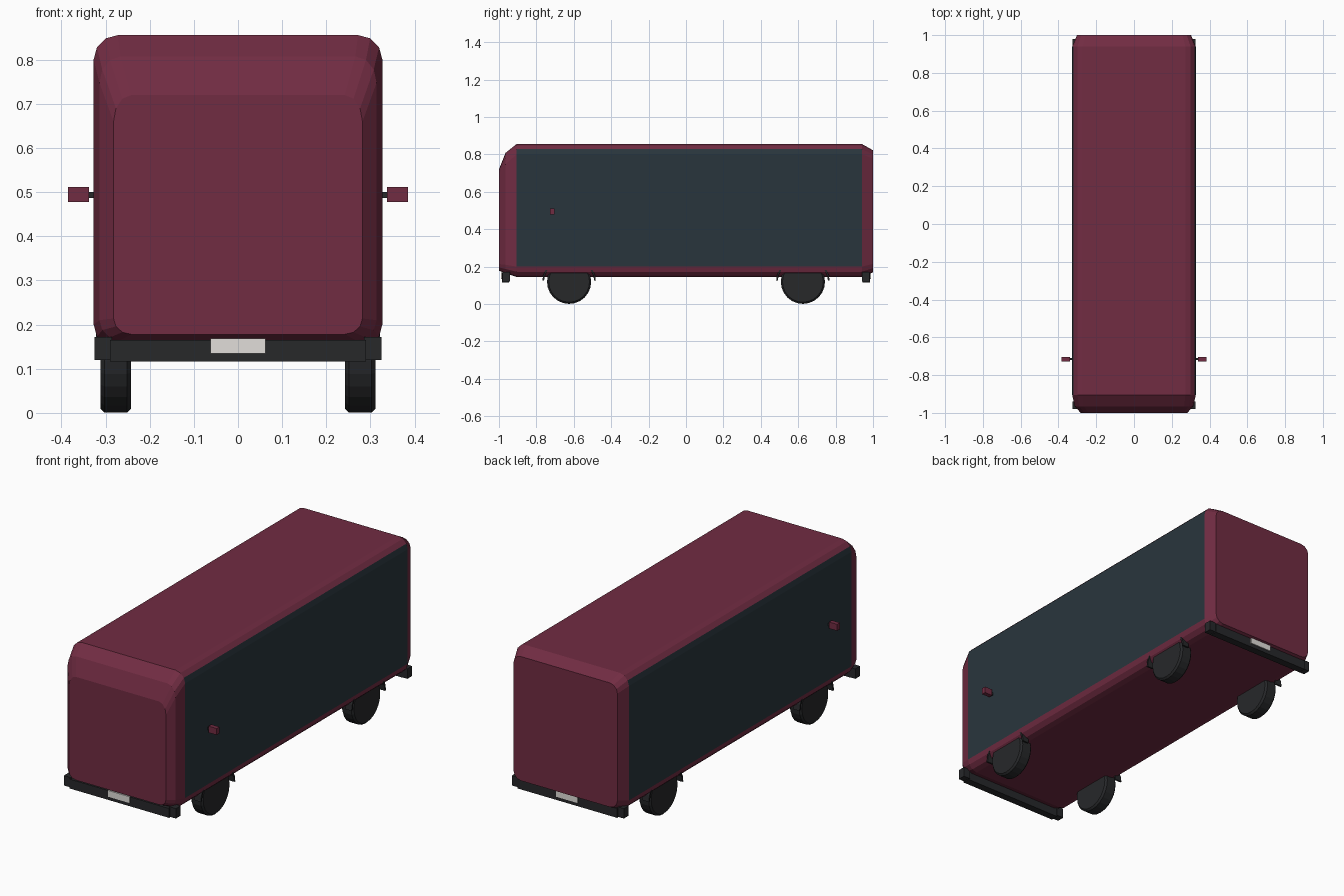
import bpy, bmesh, math
from mathutils import Matrix, Vector

if "Cube" in bpy.data.objects:
    bpy.data.objects.remove(bpy.data.objects["Cube"])


def material(name, color):
    m = bpy.data.materials.new(name)
    m.diffuse_color = (*color, 1)
    m.use_nodes = True
    m.node_tree.nodes["Principled BSDF"].inputs["Base Color"].default_value = m.diffuse_color
    return m


RED = material("maroon_paint", (0.165, 0.025, 0.055))
GLASS = material("dark_glass", (0.022, 0.036, 0.046))
RUBBER = material("black_rubber", (0.02, 0.021, 0.023))
PLATE = material("plate_white", (0.75, 0.73, 0.7))


def finish(name, bm, *mats):
    bmesh.ops.recalc_face_normals(bm, faces=bm.faces)
    me = bpy.data.meshes.new(name)
    bm.to_mesh(me)
    bm.free()
    for m in mats:
        me.materials.append(m)
    ob = bpy.data.objects.new(name, me)
    bpy.context.collection.objects.link(ob)
    return ob


def box(name, lo, hi, mat):
    bm = bmesh.new()
    lo, hi = Vector(lo), Vector(hi)
    bmesh.ops.create_cube(bm, size=1, matrix=Matrix.Translation((lo + hi) / 2)
                          @ Matrix.Diagonal((*(hi - lo), 1)))
    return finish(name, bm, mat)


def section(y, hw, z0, z1, rx, rt, rb):
    """Rounded rectangle with three facets per corner."""
    pts = []
    for sx, top in ((1, 0), (1, 1), (-1, 1), (-1, 0)):
        arc = []
        for i in range(4):
            a = math.radians(30 * i)
            x = sx * (hw - rx + rx * math.cos(a))
            z = z1 - rt + rt * math.sin(a) if top else z0 + rb - rb * math.sin(a)
            arc.append((x, y, z))
        if (sx > 0) != bool(top):
            arc.reverse()
        pts += arc
    return pts


# body shell lofted along y, windows are the long side facets
bm = bmesh.new()
stations = [
    (-1.0, 0.282, 0.178, 0.720, 0.040, 0.060, 0.036),
    (-0.965, 0.314, 0.165, 0.808, 0.048, 0.060, 0.045),
    (-0.905, 0.327, 0.145, 0.856, 0.055, 0.055, 0.055),
    (0.94, 0.327, 0.145, 0.856, 0.055, 0.055, 0.055),
    (1.0, 0.302, 0.170, 0.822, 0.045, 0.045, 0.045),
]
# order: bottom right 0-3 up to the side, top right 4-7, top left 8-11, bottom left 12-15
rings = []
for s in stations:
    pts = section(*s)
    rings.append([bm.verts.new(p) for p in pts])
for k in range(len(rings) - 1):
    for i in range(16):
        j = (i + 1) % 16
        f = bm.faces.new((rings[k][i], rings[k][j], rings[k + 1][j], rings[k + 1][i]))
        if k == 2 and i in (3, 4, 10, 11):
            f.material_index = 1
bm.faces.new(rings[0])
bm.faces.new(rings[-1])
finish("body_shell", bm, RED, GLASS)

# bumpers and plates at both ends
for end, s in (("front", -1), ("rear", 1)):
    def yr(a, b):
        return min(s * a, s * b), max(s * a, s * b)
    y0, y1 = yr(0.945, 0.985)
    box(end + "_bumper", (-0.29, y0, 0.116), (0.29, y1, 0.165), RUBBER)
    y0, y1 = yr(0.94, 0.98)
    for side, sx in (("left", -1), ("right", 1)):
        xs = sorted((sx * 0.285, sx * 0.325))
        box(f"{end}_bumper_end_{side}", (xs[0], y0, 0.12), (xs[1], y1, 0.172), RUBBER)
    y0, y1 = yr(0.98, 0.99)
    box(end + "_plate", (-0.062, y0, 0.135), (0.062, y1, 0.168), PLATE)


def wheel(name, x, y):
    bm = bmesh.new()
    bmesh.ops.create_cone(bm, cap_ends=True, segments=24, radius1=0.118, radius2=0.118, depth=0.07,
                          matrix=Matrix.Translation((x, y, 0.119))
                          @ Matrix.Rotation(math.pi / 2, 4, 'Y'))
    rim = [e for e in bm.edges if any(len(f.verts) > 4 for f in e.link_faces)]
    bmesh.ops.bevel(bm, geom=rim, offset=0.009, segments=1, affect='EDGES')
    finish(name, bm, RUBBER)


def arch(name, sx, y):
    """Thin arched lip over a wheel."""
    bm = bmesh.new()
    prev = None
    for i in range(13):
        a = math.pi * i / 12
        ring = [bm.verts.new((sx * x, y + r * math.cos(a), 0.125 + 0.85 * r * math.sin(a)))
                for x, r in ((0.285, 0.134), (0.322, 0.134), (0.322, 0.143), (0.285, 0.143))]
        if prev:
            for k in range(4):
                bm.faces.new((prev[k], prev[(k + 1) % 4], ring[(k + 1) % 4], ring[k]))
        else:
            bm.faces.new(ring)
        prev = ring
    bm.faces.new(prev)
    finish(name, bm, RUBBER)


for side, sx in (("left", -1), ("right", 1)):
    # wheels and arches
    for end, y in (("front", -0.625), ("rear", 0.625)):
        wheel(f"{end}_wheel_{side}", sx * 0.277, y)
        arch(f"{end}_arch_{side}", sx, y)
    # side mirrors
    xs = sorted((sx * 0.315, sx * 0.345))
    box("mirror_arm_" + side, (xs[0], -0.72, 0.487), (xs[1], -0.71, 0.501), RUBBER)
    xs = sorted((sx * 0.338, sx * 0.385))
    box("mirror_head_" + side, (xs[0], -0.727, 0.478), (xs[1], -0.704, 0.512), RED)
